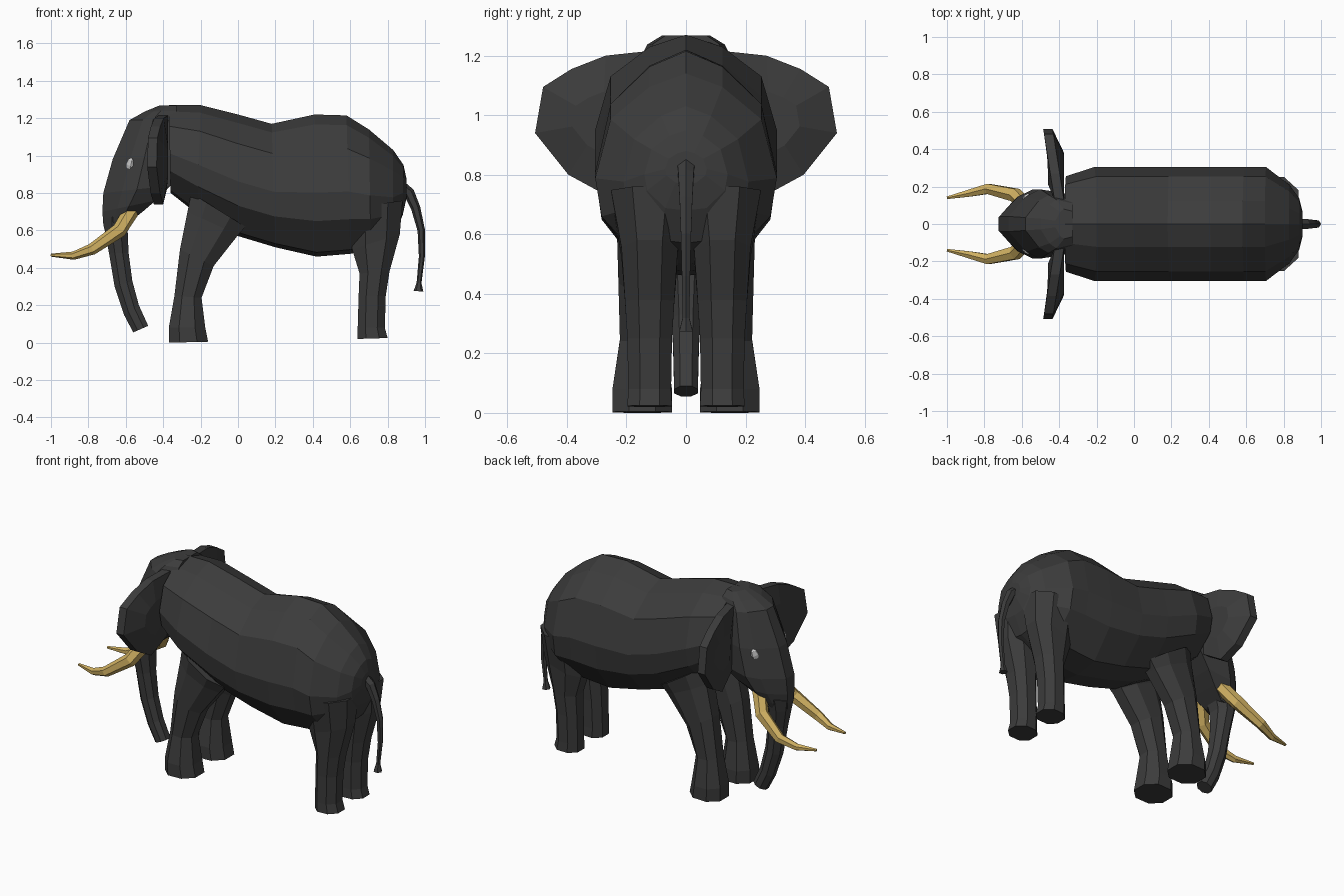
import bpy, bmesh, math
from mathutils import Vector


def material(name, rgb):
    m = bpy.data.materials.new(name)
    m.diffuse_color = (*rgb, 1)
    return m


HIDE = material("dark_hide", (0.045, 0.045, 0.045))
IVORY = material("ivory", (0.62, 0.43, 0.12))
WHITE = material("eye_white", (0.6, 0.6, 0.6))


def finish(bm, name, mat):
    bmesh.ops.recalc_face_normals(bm, faces=bm.faces)
    me = bpy.data.meshes.new(name)
    bm.to_mesh(me)
    bm.free()
    me.materials.append(mat)
    ob = bpy.data.objects.new(name, me)
    bpy.context.collection.objects.link(ob)
    return ob


def skin(name, rings, mat):
    """Join equal rings of points into a closed solid."""
    bm = bmesh.new()
    vs = [[bm.verts.new(p) for p in r] for r in rings]
    n = len(vs[0])
    for a, b in zip(vs, vs[1:]):
        for i in range(n):
            j = (i + 1) % n
            bm.faces.new((a[i], a[j], b[j], b[i]))
    bm.faces.new(vs[0])
    bm.faces.new(vs[-1])
    return finish(bm, name, mat)


def loft(name, half, sections, y0=0.0):
    """Sections run from point A to point B in the side plane: (ax, az, bx, bz, half width)."""
    full = half + [(-y, t) for y, t in reversed(half) if y > 0]
    rings = [[(ax + (bx - ax) * t, y0 + y * w, az + (bz - az) * t) for y, t in full]
             for ax, az, bx, bz, w in sections]
    return skin(name, rings, HIDE)


def tube(name, path, mat, sides=6):
    """Tapered tube through (x, y, z, radius) points."""
    pts = [Vector(p[:3]) for p in path]
    rings = []
    for i, p in enumerate(pts):
        d = (pts[min(i + 1, len(pts) - 1)] - pts[max(i - 1, 0)]).normalized()
        u = d.cross(Vector((0, 1, 0))).normalized()
        v = d.cross(u)
        rings.append([p + (u * math.cos(a) + v * math.sin(a)) * path[i][3]
                      for a in (2 * math.pi * k / sides for k in range(sides))])
    return skin(name, rings, mat)


# Body: top and bottom outline, nose to rump
body_half = [(0, 0), (0.4, 0.07), (0.83, 0.24), (1, 0.55), (0.93, 0.75), (0.5, 0.97), (0, 1)]
loft("body", body_half, [
    (-0.37, 1.27, -0.36, 0.80, 0.255), (-0.20, 1.27, -0.22, 0.69, 0.305),
    (0.0, 1.22, 0.0, 0.57, 0.305), (0.18, 1.17, 0.20, 0.51, 0.305),
    (0.41, 1.22, 0.42, 0.46, 0.305), (0.58, 1.215, 0.60, 0.475, 0.305),
    (0.70, 1.14, 0.71, 0.50, 0.305), (0.83, 1.03, 0.83, 0.57, 0.21),
    (0.885, 0.95, 0.88, 0.68, 0.14), (0.90, 0.88, 0.90, 0.77, 0.07)])

# Head and trunk: front and back outline, crown to trunk tip
head_half = [(0.22, 0), (0.8, 0.28), (1, 0.5), (0.85, 1)]
loft("head", head_half, [
    (-0.42, 1.268, -0.33, 1.268, 0.08), (-0.50, 1.235, -0.33, 1.24, 0.13),
    (-0.58, 1.19, -0.33, 1.19, 0.155), (-0.67, 0.98, -0.33, 1.0, 0.185),
    (-0.72, 0.80, -0.36, 0.84, 0.185), (-0.725, 0.70, -0.44, 0.76, 0.155),
    (-0.72, 0.63, -0.51, 0.70, 0.115), (-0.71, 0.59, -0.585, 0.64, 0.08)])
trunk_half = [(0.4, 0), (1, 0.3), (1, 0.7), (0.5, 1)]
loft("trunk", trunk_half, [
    (-0.722, 0.66, -0.56, 0.70, 0.09), (-0.71, 0.59, -0.59, 0.60, 0.075),
    (-0.69, 0.48, -0.585, 0.48, 0.058), (-0.66, 0.30, -0.565, 0.33, 0.047),
    (-0.61, 0.15, -0.53, 0.20, 0.042), (-0.56, 0.055, -0.48, 0.09, 0.04)])

# Tail with a small tuft
tube("tail", [(0.86, 0, 0.84, 0.035), (0.915, 0, 0.80, 0.03), (0.95, 0, 0.72, 0.025),
              (0.98, 0, 0.60, 0.02), (0.983, 0, 0.46, 0.016), (0.968, 0, 0.32, 0.013),
              (0.965, 0, 0.275, 0.026)], HIDE)

leg_half = [(0.45, 0), (1, 0.28), (1, 0.72), (0.45, 1)]
ear_outline = [(0.13, 1.215), (0.27, 1.20), (0.385, 1.155), (0.48, 1.095), (0.507, 0.94),
               (0.395, 0.80), (0.285, 0.74), (0.16, 0.82)]

for side, s in (("left", -1), ("right", 1)):
    # Legs
    loft("front_leg_" + side, leg_half, [
        (-0.25, 0.80, 0.04, 0.62, 0.10), (-0.27, 0.70, 0.0, 0.575, 0.085),
        (-0.31, 0.50, -0.13, 0.41, 0.08), (-0.34, 0.25, -0.195, 0.24, 0.075),
        (-0.37, 0.08, -0.175, 0.08, 0.10), (-0.37, 0.0, -0.16, 0.005, 0.10)], s * 0.147)
    loft("hind_leg_" + side, leg_half, [
        (0.60, 0.72, 0.88, 0.76, 0.13), (0.61, 0.50, 0.865, 0.58, 0.095),
        (0.65, 0.37, 0.81, 0.38, 0.083), (0.645, 0.25, 0.79, 0.25, 0.075),
        (0.64, 0.08, 0.785, 0.08, 0.072), (0.64, 0.02, 0.80, 0.025, 0.075)], s * 0.122)

    # Ear: swept-forward slab that is thickest in the middle
    rim = lambda dx: [(-0.395 - 0.16 * max(0, y - 0.13) + dx, s * y, z) for y, z in ear_outline]
    core = lambda dx: [(-0.42 + dx, s * (0.28 + (y - 0.28) * 0.45), 0.98 + (z - 0.98) * 0.45)
                       for y, z in ear_outline]
    skin("ear_" + side, [core(-0.04), rim(-0.03), rim(0.02), core(0.045)], HIDE)

    # Tusk
    tube("tusk_" + side, [
        (-0.56, s * 0.08, 0.72, 0.042), (-0.635, s * 0.155, 0.60, 0.04),
        (-0.78, s * 0.188, 0.50, 0.031), (-0.88, s * 0.165, 0.465, 0.022),
        (-1.0, s * 0.14, 0.468, 0.008)], IVORY)

    # Eye: flattened gem set into the slanted cheek
    bm = bmesh.new()
    bmesh.ops.create_uvsphere(bm, u_segments=8, v_segments=4, radius=1)
    eye = finish(bm, "eye_" + side, WHITE)
    eye.scale = (0.024, 0.014, 0.04)
    eye.location = (-0.578, s * 0.143, 0.95)
    eye.rotation_euler = (0, math.radians(20), s * math.radians(45))
